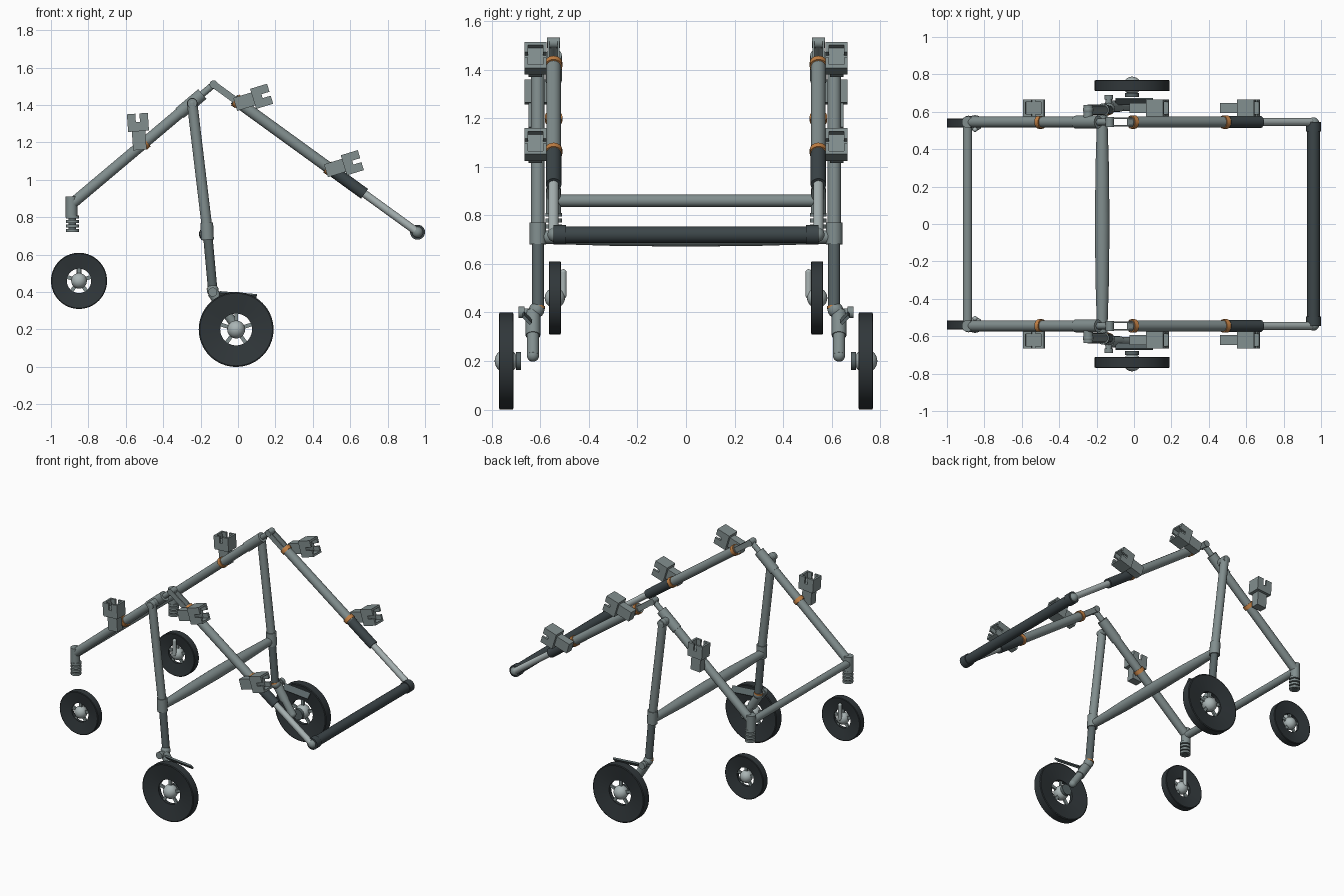
import bpy, bmesh, math
from mathutils import Vector, Matrix

if "Cube" in bpy.data.objects:
    bpy.data.objects.remove(bpy.data.objects["Cube"], do_unlink=True)


def material(name, rgb):
    m = bpy.data.materials.new(name)
    m.use_nodes = True
    m.diffuse_color = (*rgb, 1)
    m.node_tree.nodes["Principled BSDF"].inputs["Base Color"].default_value = (*rgb, 1)
    return m


METAL = material("grey metal", (0.22, 0.27, 0.27))
DARK = material("dark metal", (0.10, 0.13, 0.135))
GRIP = material("charcoal grip", (0.045, 0.06, 0.066))
TYRE = material("black rubber", (0.03, 0.038, 0.042))
LIGHT = material("light metal", (0.40, 0.46, 0.46))
ORANGE = material("orange clamp", (0.55, 0.22, 0.06))


def finish(name, bm, mat):
    bmesh.ops.recalc_face_normals(bm, faces=bm.faces)
    me = bpy.data.meshes.new(name)
    bm.to_mesh(me)
    bm.free()
    me.materials.append(mat)
    me.shade_smooth()
    me.set_sharp_from_angle(angle=math.radians(35))
    ob = bpy.data.objects.new(name, me)
    bpy.context.collection.objects.link(ob)
    return ob


def tube(name, a, b, r, mat, r2=None):
    a, b = Vector(a), Vector(b)
    d = b - a
    bm = bmesh.new()
    turn = d.to_track_quat('Z', 'Y').to_matrix().to_4x4()
    bmesh.ops.create_cone(bm, cap_ends=True, segments=24, radius1=r,
                          radius2=r if r2 is None else r2, depth=d.length,
                          matrix=Matrix.Translation((a + b) / 2) @ turn)
    return finish(name, bm, mat)


def ball(name, c, r, mat):
    bm = bmesh.new()
    bmesh.ops.create_uvsphere(bm, u_segments=24, v_segments=12, radius=r,
                              matrix=Matrix.Translation(c))
    return finish(name, bm, mat)


def capsule(name, a, b, r, mat):
    tube(name, a, b, r, mat)
    ball(name + "_start", a, r, mat)
    ball(name + "_end", b, r, mat)


def boxes(name, origin, angle, parts, mat, tilt=0):
    """Boxes given as (centre, size), turned together in the side plane."""
    bm = bmesh.new()
    place = (Matrix.Translation(origin) @ Matrix.Rotation(-angle, 4, 'Y')
             @ Matrix.Rotation(tilt, 4, 'X'))
    for c, size in parts:
        bmesh.ops.create_cube(bm, size=1, matrix=place @ Matrix.Translation(c)
                              @ Matrix.Diagonal((*size, 1)))
    return finish(name, bm, mat)


def lathe(name, centre, profile, mat, closed=False, steps=64):
    """Turn a (radius, offset) profile around the y axis."""
    bm = bmesh.new()
    vs = [bm.verts.new((r, y, 0)) for r, y in profile]
    es = [bm.edges.new(p) for p in zip(vs, vs[1:])]
    if closed:
        es.append(bm.edges.new((vs[-1], vs[0])))
    bmesh.ops.spin(bm, geom=vs + es, cent=(0, 0, 0), axis=(0, 1, 0),
                   angle=2 * math.pi, steps=steps)
    bmesh.ops.remove_doubles(bm, verts=bm.verts, dist=1e-5)
    bmesh.ops.translate(bm, verts=bm.verts, vec=centre)
    return finish(name, bm, mat)


def wheel(name, c, r, half, hole, hub):
    lathe(name + "_tyre", c, [(hole, -half * .4), (r * .97, -half), (r, -half * .9),
                              (r, half * .9), (r * .97, half), (hole, half * .4)],
          TYRE, closed=True)
    ball(name + "_hub", c, hub, LIGHT)
    for i in range(5):
        t = math.radians(90 + 72 * i)
        boxes(name + "_spoke", c, t,
              [((hole / 2 + .004, 0, 0), (hole + .004, .012, .02))], METAL)


# Cross members shared by both sides
tube("handle_bar", (.96, -.52, .72), (.96, .52, .72), .034, GRIP)
tube("rear_cross_bar", (-.89, -.54, .86), (-.89, .54, .86), .025, METAL)
lathe("middle_cross_bar", (-.17, 0, .71),
      [(0, -.6), (.027, -.6), (.03, -.5), (.036, -.3), (.039, 0),
       (.036, .3), (.03, .5), (.027, .6), (0, .6)], METAL, steps=24)

APEX = (-.13, 1.51)
REAR = (-.89, .87)
END = (.96, .72)


def along(p, q, t, y):
    return (p[0] + (q[0] - p[0]) * t, y, p[1] + (q[1] - p[1]) * t)


for s, side in ((1, "left"), (-1, "right")):
    def n(part):
        return side + "_" + part
    Y, L = s * .545, s * .61

    # Rear rail with its sleeve and apex joint
    tube(n("rear_rail"), along(REAR, APEX, 0, Y), along(REAR, APEX, .9, Y), .029, METAL)
    tube(n("rear_rail_sleeve"), along(REAR, APEX, .76, Y), along(REAR, APEX, .92, Y), .034, METAL)
    tube(n("apex_neck"), along(REAR, APEX, .9, Y), along(REAR, APEX, 1, Y), .018, METAL)
    tube(n("apex_pin"), (APEX[0], Y - .027, APEX[1]), (APEX[0], Y + .027, APEX[1]), .022, METAL)

    # Front rail, fork plates, grip and thin extension
    slope = math.atan2(END[1] - APEX[1], END[0] - APEX[0])
    for o in (-.021, .021):
        boxes(n("apex_plate"), (APEX[0], Y + o, APEX[1]), slope,
              [((.075, 0, 0), (.17, .008, .036))], METAL)
    tube(n("front_rail"), along(APEX, END, .1, Y), along(APEX, END, .59, Y), .03, METAL)
    tube(n("front_rail_grip"), along(APEX, END, .58, Y), along(APEX, END, .74, Y), .032, GRIP)
    tube(n("rail_extension"), along(APEX, END, .73, Y), along(APEX, END, 1, Y), .021, LIGHT)
    ball(n("handle_joint"), (.96, s * .54, .72), .03, METAL)
    tube(n("handle_cap"), (.96, s * .495, .72), (.96, s * .545, .72), .04, GRIP)

    # Rear post with spring
    tube(n("rear_post"), (-.89, Y, .80), (-.89, Y, .91), .031, METAL)
    tube(n("spring_core"), (-.885, Y, .72), (-.885, Y, .82), .02, DARK)
    for i in range(4):
        z = .73 + .024 * i
        tube(n("spring_coil"), (-.885, Y, z - .008), (-.885, Y, z + .008), .034, METAL)

    # Leg, pivots and collar
    top, knee, foot = (-.245, L, 1.41), (-.165, L, .74), (-.135, L, .41)
    tube(n("leg_pivot"), (-.245, s * .54, 1.41), (-.245, s * .635, 1.41), .026, METAL)
    capsule(n("upper_leg"), top, knee, .028, METAL)
    tube(n("leg_collar"), (-.167, L, .77), (-.163, L, .68), .034, METAL)
    tube(n("lower_leg"), knee, foot, .025, DARK)
    ball(n("ankle"), (-.135, s * .615, .41), .032, METAL)
    tube(n("ankle_ring"), (-.14, L, .425), (-.138, L, .415), .029, ORANGE)
    tube(n("ankle_knob"), (-.135, s * .61, .40), (-.135, s * .685, .40), .017, METAL)
    tube(n("ankle_knob_head"), (-.135, s * .665, .40), (-.135, s * .69, .40), .024, METAL)
    tube(n("fork_head"), (-.135, s * .63, .40), (-.075, s * .63, .305), .03, METAL)
    capsule(n("wheel_fork"), (-.09, s * .63, .33), (-.015, s * .63, .222), .025, METAL)
    boxes(n("brake_lever"), (-.10, s * .655, .385), -.08,
          [((.1, 0, 0), (.2, .045, .012))], DARK, tilt=s * .8)

    # Large wheel with axle
    wheel(n("front_wheel"), (-.01, s * .74, .2), .2, .03, .085, .048)
    tube(n("front_axle"), (-.01, s * .68, .2), (-.01, s * .74, .2), .012, DARK)
    tube(n("axle_disc"), (-.01, s * .68, .2), (-.01, s * .70, .2), .037, DARK)

    # Small wheel with strut
    wheel(n("rear_wheel"), (-.85, s * .54, .46), .15, .025, .065, .042)
    capsule(n("rear_strut"), (-.85, s * .505, .47), (-.85, s * .505, .565), .013, LIGHT)

    # Clamped boxes: a narrow body and an open, slotted head
    parts = [((.05, 0, 0), (.11, .055, .072)), ((.12, 0, 0), (.05, .09, .112))]
    for w in (-1, 1):
        parts.append(((.165, 0, w * .049), (.05, .09, .014)))
        for h in (-1, 1):
            parts.append(((.165, w * .038, h * .029), (.05, .014, .036)))
    for i, (x, z, deg, cx, cz, line) in enumerate((
            (-.525, 1.165, 94, -.50, 1.198, (REAR, APEX)),
            (-.01, 1.405, 17, -.005, 1.42, (APEX, END)),
            (.475, 1.05, 17, .487, 1.062, (APEX, END)))):
        boxes(n("mount_box_%d" % (i + 1)), (x, s * .62, z), math.radians(deg), parts, METAL)
        p, q = (Vector((v[0], 0, v[1])) for v in line)
        d = (q - p).normalized() * .013
        c = Vector((cx, Y, cz))
        tube(n("clamp_%d" % (i + 1)), c - d, c + d, .036, ORANGE)
